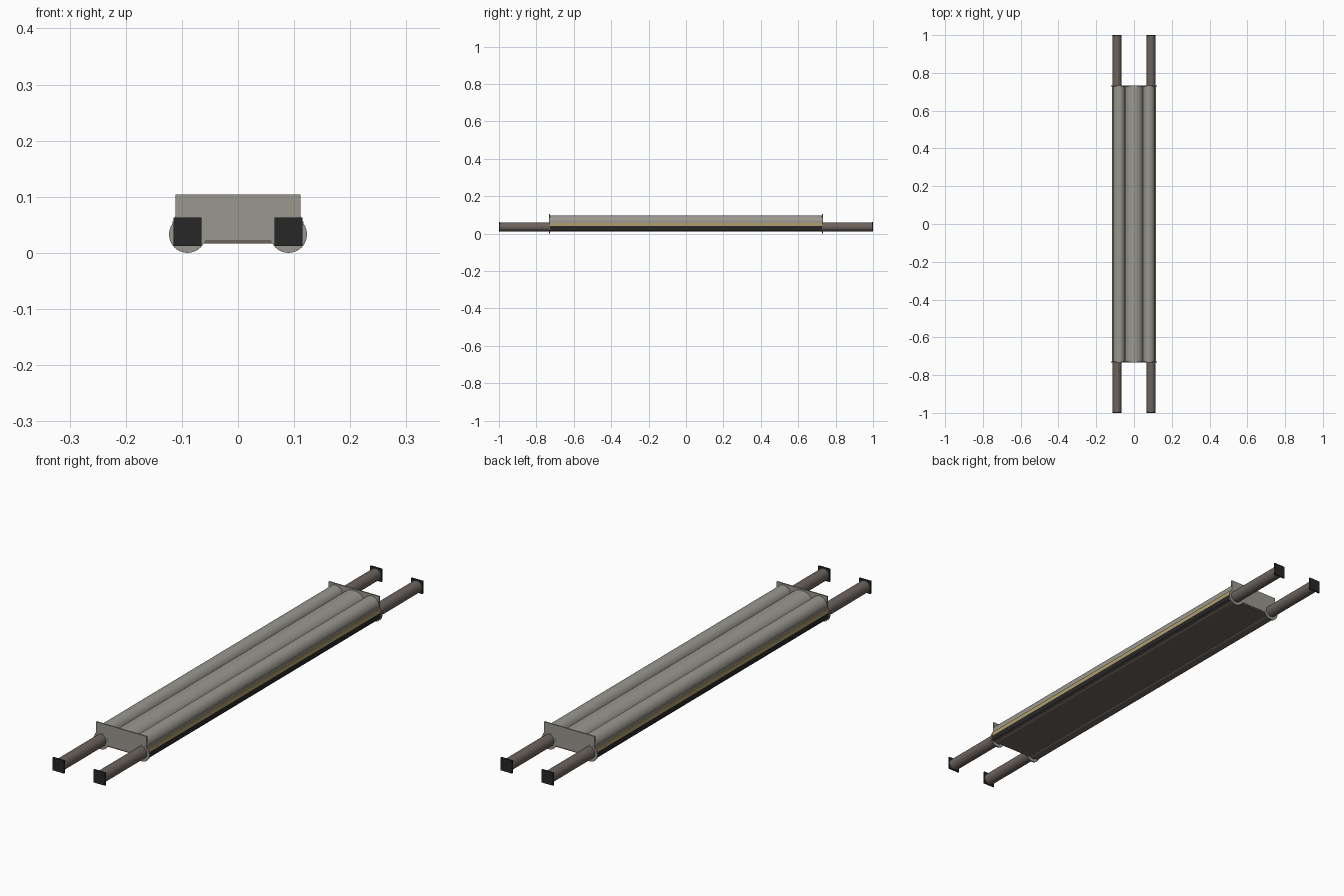
import bpy, math

cube = bpy.data.objects.get("Cube")
if cube:
    bpy.data.objects.remove(cube, do_unlink=True)


def material(name, rgb):
    m = bpy.data.materials.new(name)
    m.use_nodes = True
    m.diffuse_color = (*rgb, 1)
    m.node_tree.nodes["Principled BSDF"].inputs["Base Color"].default_value = (*rgb, 1)
    return m


GREY = material("warm grey", (0.32, 0.31, 0.275))
BROWN = material("dull brown", (0.15, 0.125, 0.11))
YELLOW = material("straw yellow", (0.44, 0.35, 0.15))
BLACK = material("soft black", (0.02, 0.02, 0.02))

HALF = 0.73        # half length of the padded bed
POLE_X = 0.09
POLE_Z = 0.036


def finish(name, mat):
    ob = bpy.context.object
    ob.name = name
    ob.data.materials.append(mat)
    bpy.ops.object.transform_apply(location=False, rotation=True, scale=True)
    return ob


def box(name, mat, x, y, z):
    """Box from (min, max) ranges on each axis."""
    mid = [(a + b) / 2 for a, b in (x, y, z)]
    bpy.ops.mesh.primitive_cube_add(size=1, location=mid)
    bpy.context.object.scale = [b - a for a, b in (x, y, z)]
    return finish(name, mat)


def tube(name, mat, x, y, z, rx, rz, length):
    """Cylinder along y with an elliptical section."""
    bpy.ops.mesh.primitive_cylinder_add(vertices=32, radius=1, depth=length,
                                        location=(x, y, z),
                                        rotation=(math.pi / 2, 0, 0))
    bpy.context.object.scale = (rx, rz, 1)
    ob = finish(name, mat)
    bpy.ops.object.shade_smooth_by_angle(angle=math.radians(40))
    return ob


# Bed layers, bottom to top
box("base_board", BROWN, (-0.115, 0.115), (-HALF, HALF), (0.017, 0.03))
box("pad_tray", GREY, (-0.112, 0.112), (-HALF, HALF), (0.03, 0.065))

# Three long cushions
for name, x, rx in (("right_cushion", -0.079, 0.032), ("middle_cushion", 0, 0.046),
                    ("left_cushion", 0.079, 0.032)):
    tube(name, GREY, x, 0, 0.065, rx, 0.033, 2 * HALF)

for side, s in (("right", -1), ("left", 1)):
    # Coloured side rails
    edge = sorted((s * 0.105, s * 0.117))
    box(side + "_lower_rail", BLACK, edge, (-HALF, HALF), (0.019, 0.04))
    box(side + "_stripe_rail", YELLOW, edge, (-HALF, HALF), (0.04, 0.056))
    # Carrying pole with square caps and round collars
    x = s * POLE_X
    tube(side + "_pole", BROWN, x, 0, POLE_Z, 0.0235, 0.0235, 1.996)
    for end, e in (("front", -1), ("back", 1)):
        box(f"{side}_{end}_cap", BLACK, (x - 0.025, x + 0.025),
            sorted((e * 0.994, e)), (0.012, 0.063))
        tube(f"{side}_{end}_collar", GREY, x, e * HALF, 0.033, 0.033, 0.033, 0.005)

# Upright end plates
for end, e in (("front", -1), ("back", 1)):
    box(end + "_plate", GREY, (-0.111, 0.111),
        sorted((e * (HALF - 0.003), e * (HALF + 0.002))), (0.023, 0.104))
